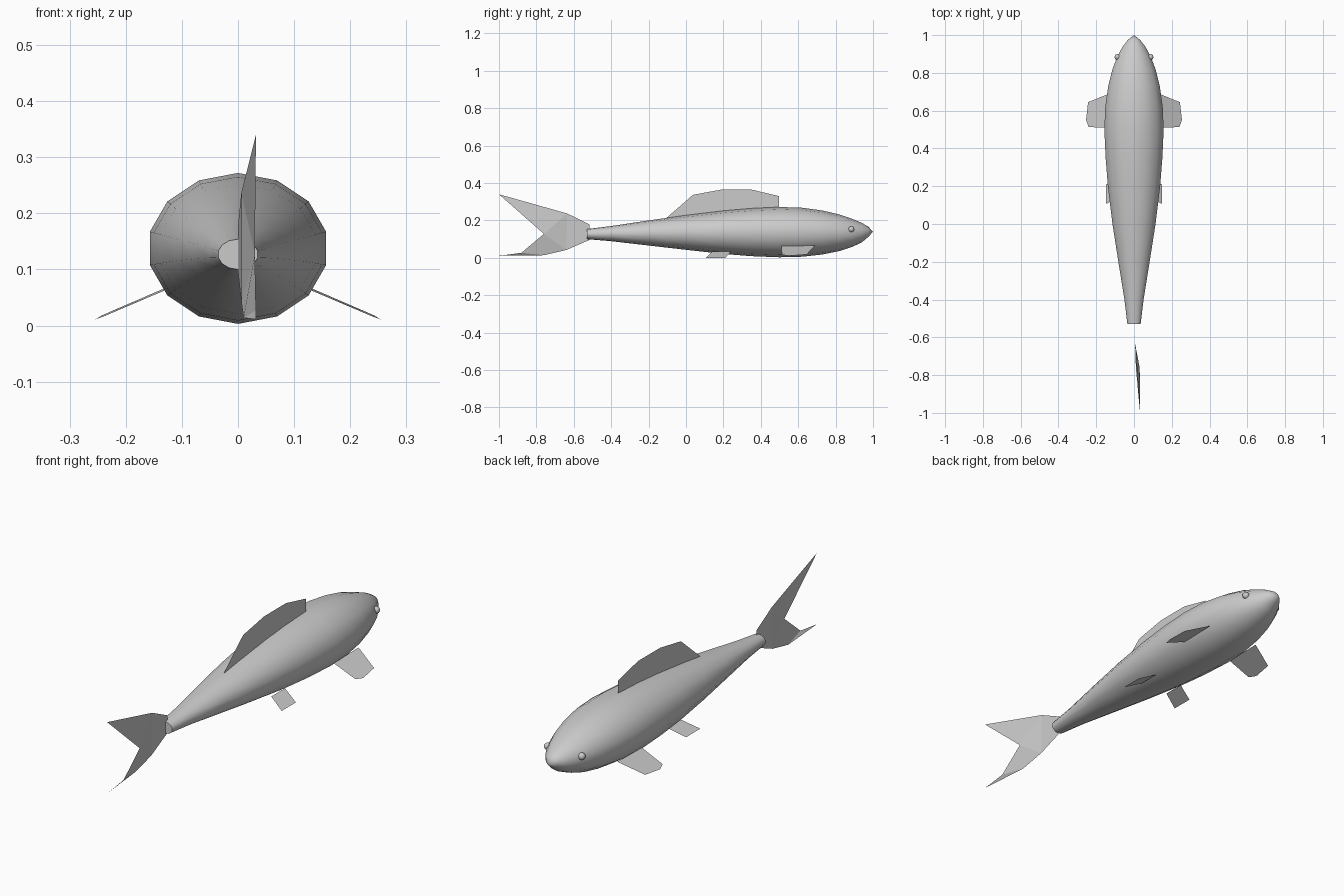
import bpy, bmesh
from math import sin, cos, tau

if "Cube" in bpy.data.objects:
    bpy.data.objects.remove(bpy.data.objects["Cube"])


def make(name, verts, faces):
    me = bpy.data.meshes.new(name)
    me.from_pydata(verts, [], faces)
    ob = bpy.data.objects.new(name, me)
    bpy.context.collection.objects.link(ob)
    return ob


def smooth(ob):
    for o in bpy.context.selected_objects:
        o.select_set(False)
    ob.select_set(True)
    bpy.context.view_layer.objects.active = ob
    bpy.ops.object.shade_smooth_by_angle(angle=0.7)


# body: 14-sided lofted rings (y, half width, top z, bottom z)
SIDES = 14
rings = [(-0.53, .036, .154, .100), (-0.4, .052, .170, .089), (-0.2, .085, .200, .066),
         (0.0, .117, .228, .043), (0.2, .142, .252, .021), (0.35, .154, .265, .009),
         (0.5, .161, .272, .003), (0.62, .156, .268, .006), (0.73, .140, .253, .018),
         (0.82, .117, .232, .036), (0.89, .089, .208, .059), (0.94, .061, .187, .083),
         (0.975, .033, .166, .112)]
verts = []
for y, rx, top, bot in rings:
    for i in range(SIDES):
        a = tau * i / SIDES
        verts.append((rx * sin(a), y, (top + bot) / 2 + (top - bot) / 2 * cos(a)))
faces = []
for r in range(len(rings) - 1):
    for i in range(SIDES):
        j = (i + 1) % SIDES
        a, b = r * SIDES, (r + 1) * SIDES
        faces.append((a + i, a + j, b + j, b + i))
# tail end cap and pointed nose
faces.append(tuple(range(SIDES))[::-1])
nose = len(verts)
verts.append((0, 1.0, .140))
last = (len(rings) - 1) * SIDES
faces += [(last + i, last + (i + 1) % SIDES, nose) for i in range(SIDES)]
body = make("body", verts, faces)
bm = bmesh.new()
bm.from_mesh(body.data)
bmesh.ops.recalc_face_normals(bm, faces=bm.faces)
bm.to_mesh(body.data)
bm.free()
smooth(body)

# dorsal fin: flat sheet
dorsal = [(-.105, .213), (.037, .337), (.19, .365), (.35, .365), (.497, .33), (.497, .27),
          (.35, .262), (.2, .25), (.04, .23)]
make("dorsal_fin", [(0, y, z) for y, z in dorsal], [tuple(range(len(dorsal)))])

# forked tail fin, swept slightly to one side
tail = [(0, -.515, .178), (.006, -.635, .237), (.032, -1, .34), (.03, -.76, .128),
        (.032, -.88, .027), (.032, -1, .011), (.01, -.76, .014), (.006, -.64, .042),
        (0, -.515, .096)]
make("tail_fin", tail, [(0, 1, 7, 8), (1, 2, 3), (1, 3, 7), (3, 4, 6, 7), (4, 5, 6)])

# paired fins and eyes
pectoral = [(.132, .69, .066), (.243, .645, .018), (.254, .55, .011), (.24, .513, .016),
            (.132, .51, .062)]
pelvic = [(.072, .24, .034), (.148, .21, 0), (.148, .107, 0), (.072, .14, .034)]
for side, s in (("right", 1), ("left", -1)):
    for name, pts in (("pectoral_fin", pectoral), ("pelvic_fin", pelvic)):
        make(f"{side}_{name}", [(s * x, y, z) for x, y, z in pts],
             [tuple(range(len(pts)))])
    bpy.ops.mesh.primitive_uv_sphere_add(segments=12, ring_count=8, radius=.016,
                                         location=(s * .087, .884, .153))
    eye = bpy.context.object
    eye.name = f"{side}_eye"
    smooth(eye)
